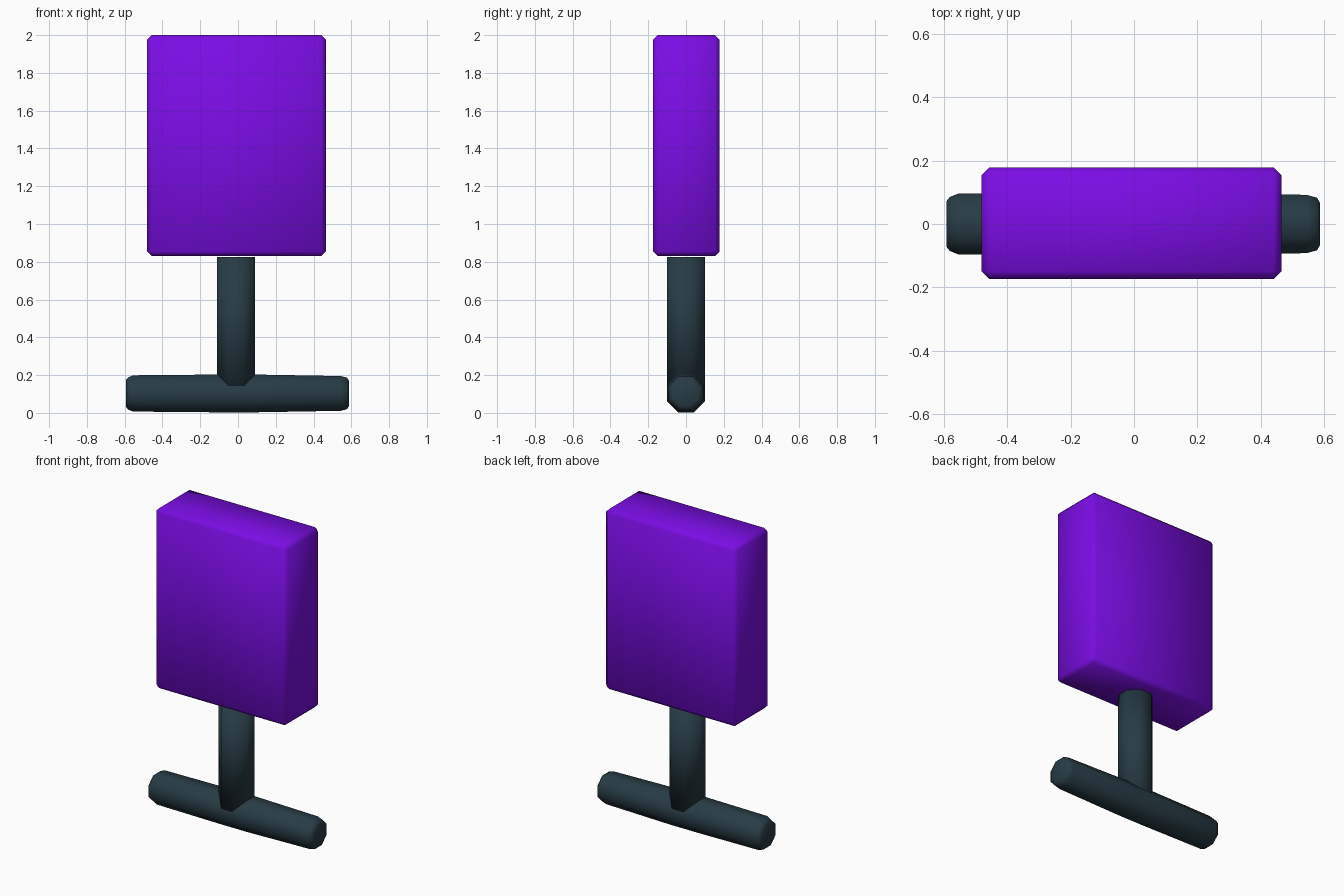
import bpy, bmesh
from math import pi, cos, sin

if "Cube" in bpy.data.objects:
    bpy.data.objects.remove(bpy.data.objects["Cube"])


def material(name, colour):
    mat = bpy.data.materials.new(name)
    mat.diffuse_color = (*colour, 1)
    mat.use_nodes = True
    mat.node_tree.nodes["Principled BSDF"].inputs["Base Color"].default_value = mat.diffuse_color
    return mat


def finish(name, bm, mat):
    bmesh.ops.recalc_face_normals(bm, faces=bm.faces)
    for face in bm.faces:
        face.smooth = True
    mesh = bpy.data.meshes.new(name)
    bm.to_mesh(mesh)
    bm.free()
    mesh.materials.append(mat)
    obj = bpy.data.objects.new(name, mesh)
    bpy.context.collection.objects.link(obj)
    return obj


def octagon_loft(name, rings, place, mat):
    """Skin octagons; each ring is (position along axis, half width across flats)."""
    bm = bmesh.new()
    loops = []
    for t, half in rings:
        r = half / cos(pi / 8)
        angles = [pi / 8 + i * pi / 4 for i in range(8)]
        loops.append([bm.verts.new(place(t, r * cos(a), r * sin(a))) for a in angles])
    for low, high in zip(loops, loops[1:]):
        for i in range(8):
            j = (i + 1) % 8
            bm.faces.new((low[i], low[j], high[j], high[i]))
    bm.faces.new(loops[0])
    bm.faces.new(loops[-1])
    return finish(name, bm, mat)


purple = material("purple", (0.195, 0.004, 0.78))
slate = material("dark_slate", (0.02, 0.045, 0.06))

# Base bar: octagonal, slightly thicker in the middle, rounded ends
bar_rings = [(-0.592, 0.072), (-0.582, 0.085), (-0.555, 0.096), (-0.11, 0.1),
             (0.09, 0.1), (0.545, 0.092), (0.578, 0.083), (0.588, 0.065)]
octagon_loft("base_bar", bar_rings,
             lambda t, u, v: (t, u, 0.103 + v), slate)

# Upright post, rising from the bar to just under the panel
octagon_loft("post", [(0.14, 0.1), (0.825, 0.1)],
             lambda t, u, v: (u - 0.01, v, t), slate)

# Panel: box with a narrow chamfer on every edge
bm = bmesh.new()
bmesh.ops.create_cube(bm, size=1)
bmesh.ops.scale(bm, vec=(0.946, 0.352, 1.17), verts=bm.verts)
bmesh.ops.translate(bm, vec=(-0.008, 0.002, 1.415), verts=bm.verts)
bmesh.ops.bevel(bm, geom=bm.edges[:], offset=0.024, offset_type='OFFSET',
                segments=1, profile=0.5, affect='EDGES')
finish("panel", bm, purple)
